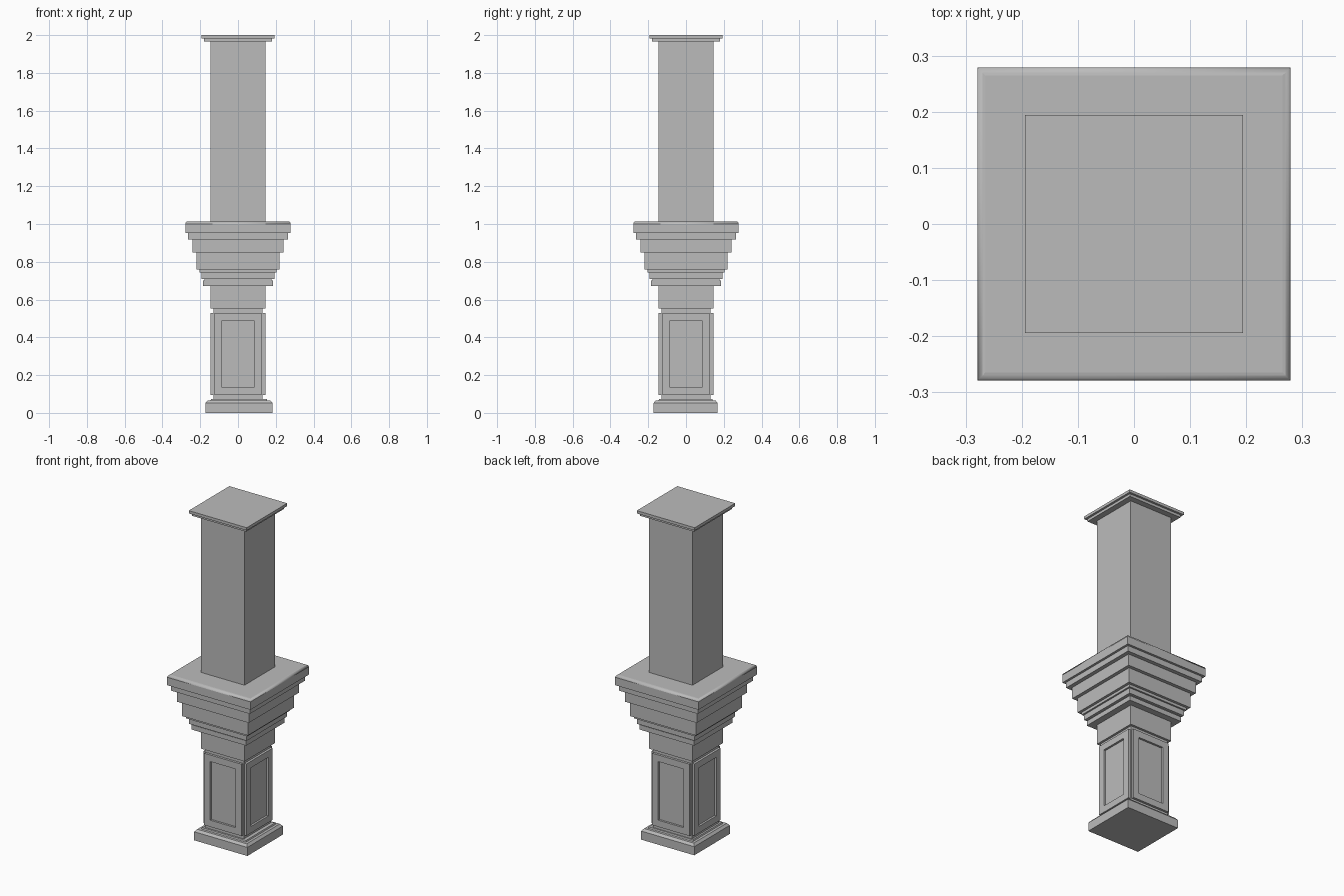
import bpy, bmesh
from math import sin, cos, pi
from mathutils import Matrix, Vector

cube = bpy.data.objects.get("Cube")
if cube:
    bpy.data.objects.remove(cube, do_unlink=True)

# One plain grey for everything
grey = bpy.data.materials.new("stone_grey")
grey.use_nodes = True
GREY = (0.5, 0.5, 0.5, 1)
grey.diffuse_color = GREY
grey.node_tree.nodes["Principled BSDF"].inputs["Base Color"].default_value = GREY


def finish(name, bm):
    bmesh.ops.recalc_face_normals(bm, faces=bm.faces)
    mesh = bpy.data.meshes.new(name)
    bm.to_mesh(mesh)
    bm.free()
    mesh.materials.append(grey)
    obj = bpy.data.objects.new(name, mesh)
    bpy.context.collection.objects.link(obj)
    return obj


def square_profile(name, profile, stretch=(1, 1), centre=(0, 0)):
    """Sweep (half width, height) points around a square and cap both ends."""
    bm = bmesh.new()
    rings = []
    for half, z in profile:
        rings.append([bm.verts.new((sx * half * stretch[0] + centre[0],
                                    sy * half * stretch[1] + centre[1], z))
                      for sx, sy in ((-1, -1), (1, -1), (1, 1), (-1, 1))])
    for low, high in zip(rings, rings[1:]):
        for i in range(4):
            j = (i + 1) % 4
            bm.faces.new((low[i], low[j], high[j], high[i]))
    bm.faces.new(rings[0][::-1])
    bm.faces.new(rings[-1])
    return finish(name, bm)


def steps(tiers):
    """Turn (half width, bottom, top) tiers into a stepped profile."""
    return [p for half, low, high in tiers for p in ((half, low), (half, high))]


# Foot slab with a chamfered top, slightly wider than deep
square_profile("base", [(0.178, 0), (0.178, 0.052), (0.166, 0.066),
                        (0.15, 0.066), (0.147, 0.074), (0.131, 0.074)],
               stretch=(1, 0.955), centre=(0.005, -0.002))

# Recessed core behind the panels, and the two plain shafts
square_profile("pedestal_core", steps([(0.131, 0.06, 0.552)]))
square_profile("lower_shaft", steps([(0.145, 0.552, 0.68)]))
square_profile("upper_shaft", steps([(0.145, 1.0, 1.97)]))

# Stepped moulding that widens upwards
square_profile("stepped_moulding", steps([
    (0.184, 0.673, 0.702), (0.178, 0.702, 0.709), (0.194, 0.709, 0.742),
    (0.204, 0.742, 0.758), (0.220, 0.758, 0.848), (0.241, 0.848, 0.918),
    (0.265, 0.918, 0.952)]))

# Shelf slab with a rounded upper edge
r = 0.014
rounded = [(0.279 - r + r * cos(a), 1.014 - r + r * sin(a))
           for a in (pi / 2 * i / 4 for i in range(5))]
shelf = square_profile("shelf", [(0.279, 0.952)] + rounded)
for poly in shelf.data.polygons:
    poly.use_smooth = 0.05 < poly.normal.z < 0.95

# Two-step cap
square_profile("top_cap", steps([(0.181, 1.967, 1.983), (0.194, 1.983, 2.0)]))


# Framed panel board with a sunk centre, one per side
def panel(name, turn):
    low, high, front, back = 0.095, 0.53, -0.145, -0.129
    bm = bmesh.new()
    bmesh.ops.create_cube(bm, size=1, matrix=(
        Matrix.Translation((0, (front + back) / 2, (low + high) / 2))
        @ Matrix.Diagonal((0.25, back - front, high - low, 1))))
    face = min(bm.faces, key=lambda f: f.calc_center_median().y)
    bmesh.ops.inset_region(bm, faces=[face], thickness=0.04, use_even_offset=True)
    inner = bmesh.ops.extrude_face_region(bm, geom=[face])
    bmesh.ops.delete(bm, geom=[face], context='FACES_ONLY')
    verts = [v for v in inner["geom"] if isinstance(v, bmesh.types.BMVert)]
    bmesh.ops.translate(bm, verts=verts, vec=Vector((0, 0.0125, 0)))
    bmesh.ops.rotate(bm, verts=bm.verts, cent=(0, 0, 0),
                     matrix=Matrix.Rotation(turn, 3, 'Z'))
    finish(name, bm)


for i, side in enumerate(("front", "left", "back", "right")):
    panel(side + "_panel", i * pi / 2)
